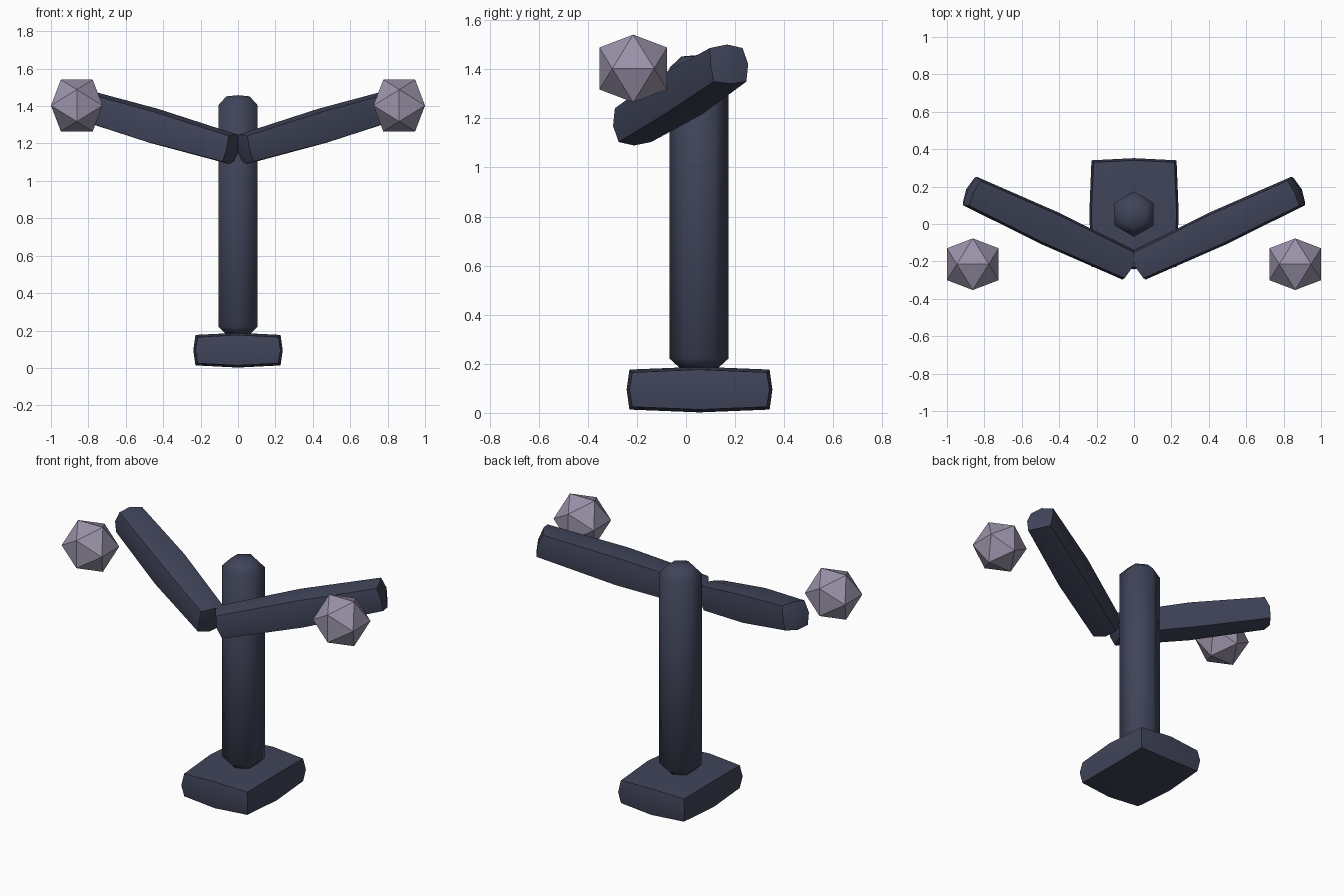
import bpy, bmesh, math
from mathutils import Vector, Matrix

if "Cube" in bpy.data.objects:
    bpy.data.objects.remove(bpy.data.objects["Cube"])

def material(name, rgb):
    m = bpy.data.materials.new(name)
    m.diffuse_color = (*rgb, 1)
    m.use_nodes = True
    m.node_tree.nodes["Principled BSDF"].inputs["Base Color"].default_value = m.diffuse_color
    return m

SLATE = material("dark slate", (0.051, 0.058, 0.100))
LILAC = material("lilac grey", (0.328, 0.292, 0.400))

def finish(name, bm, mat, smooth=None):
    bmesh.ops.recalc_face_normals(bm, faces=bm.faces)
    me = bpy.data.meshes.new(name)
    bm.to_mesh(me)
    bm.free()
    me.materials.append(mat)
    ob = bpy.data.objects.new(name, me)
    bpy.context.collection.objects.link(ob)
    if smooth:
        bpy.ops.object.select_all(action='DESELECT')
        ob.select_set(True)
        bpy.context.view_layer.objects.active = ob
        bpy.ops.object.shade_smooth_by_angle(angle=math.radians(smooth))
    return ob

def pillow_box(name, half, matrix, bulge=0.023):
    """Box split once per side, with edge and face centres pushed outwards."""
    bm = bmesh.new()
    bmesh.ops.create_cube(bm, size=2)
    bmesh.ops.subdivide_edges(bm, edges=bm.edges, cuts=1, use_grid_fill=True)
    for v in bm.verts:
        zeros = sum(abs(c) < 0.01 for c in v.co)
        push = bulge * zeros / 2
        v.co = Vector([c * (h + push) for c, h in zip(v.co, half)])
    bm.transform(matrix)
    return finish(name, bm, SLATE, 40)

# Base block
pillow_box("base", (0.216, 0.274, 0.070), Matrix.Translation((0, 0.055, 0.095)))

# Six-sided post with rounded ends
bm = bmesh.new()
rings = []
for z, r in [(0.18, 0.075), (0.222, 0.121), (1.405, 0.121), (1.452, 0.072)]:
    rings.append([bm.verts.new((r * math.sin(k * math.pi / 3),
                                0.053 + r * math.cos(k * math.pi / 3), z))
                  for k in range(6)])
for a, b in zip(rings, rings[1:]):
    for k in range(6):
        bm.faces.new((a[k], a[k - 1], b[k - 1], b[k]))
for ring, z in [(rings[0], 0.172), (rings[-1], 1.458)]:
    tip = bm.verts.new((0, 0.053, z))
    for k in range(6):
        bm.faces.new((ring[k], ring[k - 1], tip))
finish("post", bm, SLATE, 80)

PHI = (1 + 5 ** 0.5) / 2
for side, label in [(1, "right"), (-1, "left")]:
    # Raised arm, swept outwards and backwards
    place = (Matrix.Translation((side * 0.452, -0.022, 1.295))
             @ Matrix.Rotation(side * math.radians(25), 4, 'Z')
             @ Matrix.Rotation(-side * math.radians(15), 4, 'Y'))
    pillow_box(label + "_arm", (0.475, 0.073, 0.071), place)

    # Twenty-sided ball in front of the arm tip
    bm = bmesh.new()
    for i in (-1, 1):
        for j in (-1, 1):
            for p in ((i * PHI, j, 0), (0, i * PHI, j), (j, 0, i * PHI)):
                bm.verts.new(Vector(p) * 0.0853 + Vector((side * 0.862, -0.215, 1.403)))
    bmesh.ops.convex_hull(bm, input=bm.verts)
    finish(label + "_ball", bm, LILAC)
